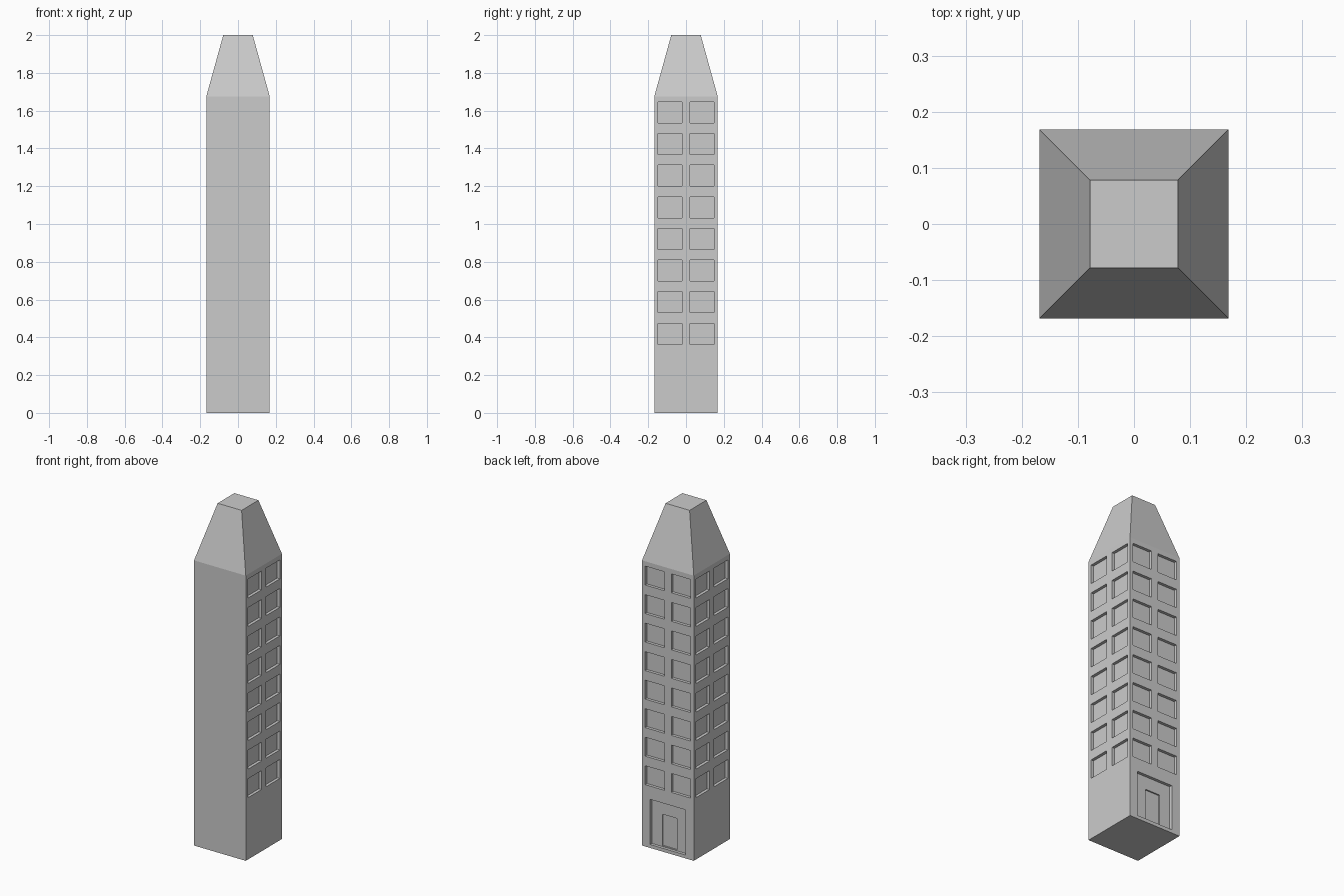
import bpy, bmesh
from mathutils import Matrix, Vector
from math import radians

if "Cube" in bpy.data.objects:
    bpy.data.objects.remove(bpy.data.objects["Cube"])

HALF, TOP_HALF = 0.168, 0.078
SHOULDER, HEIGHT = 1.675, 2.0
DEPTH = 0.017

stone = bpy.data.materials.new("grey stone")
stone.use_nodes = True
GREY = (0.6, 0.6, 0.6, 1)
stone.diffuse_color = GREY
stone.node_tree.nodes["Principled BSDF"].inputs["Base Color"].default_value = GREY


def make_object(name, bm):
    bmesh.ops.recalc_face_normals(bm, faces=bm.faces)
    mesh = bpy.data.meshes.new(name)
    bm.to_mesh(mesh)
    bm.free()
    mesh.materials.append(stone)
    obj = bpy.data.objects.new(name, mesh)
    bpy.context.collection.objects.link(obj)
    return obj


def add_recess(bm, turn, left, right, bottom, top, depth):
    """Box cutter on the +x wall, turned about z onto another wall."""
    outer = HALF + 0.05
    size = (outer - HALF + depth, right - left, top - bottom)
    centre = ((outer + HALF - depth) / 2, (left + right) / 2, (bottom + top) / 2)
    place = (Matrix.Rotation(radians(turn), 4, "Z") @ Matrix.Translation(centre)
             @ Matrix.Diagonal((*size, 1)))
    bmesh.ops.create_cube(bm, size=1, matrix=place)


def cut(target, bm):
    """Subtract the cutter mesh and keep the result."""
    cutter = make_object("cutter", bm)
    cutter.hide_render = True
    mod = target.modifiers.new("recesses", "BOOLEAN")
    mod.operation, mod.solver, mod.object = "DIFFERENCE", "EXACT", cutter
    bpy.context.view_layer.objects.active = target
    bpy.ops.object.modifier_apply(modifier=mod.name)
    bpy.data.objects.remove(cutter)


# Square shaft with a tapered, flat-topped crown
bm = bmesh.new()
rings = []
for half, z in ((HALF, 0), (HALF, SHOULDER), (TOP_HALF, HEIGHT)):
    rings.append([bm.verts.new((half * sx, half * sy, z))
                  for sx, sy in ((-1, -1), (1, -1), (1, 1), (-1, 1))])
for low, high in zip(rings, rings[1:]):
    for i in range(4):
        j = (i + 1) % 4
        bm.faces.new((low[i], low[j], high[j], high[i]))
bm.faces.new(rings[0][::-1])
bm.faces.new(rings[-1])
tower = make_object("tower", bm)

# Two columns of eight windows on the sides and back
bm = bmesh.new()
for turn in (0, 90, 180):
    for left, right in ((-0.148, -0.022), (0.022, 0.148)):
        for row in range(8):
            z = 0.363 + row * 0.1675
            add_recess(bm, turn, left, right, z, z + 0.111, DEPTH)

# Wide entrance recess on the back
add_recess(bm, 90, -0.116, 0.116, 0.02, 0.285, DEPTH)
cut(tower, bm)

# Door set deeper inside the entrance
bm = bmesh.new()
add_recess(bm, 90, -0.048, 0.048, 0.024, 0.21, DEPTH + 0.008)
cut(tower, bm)
